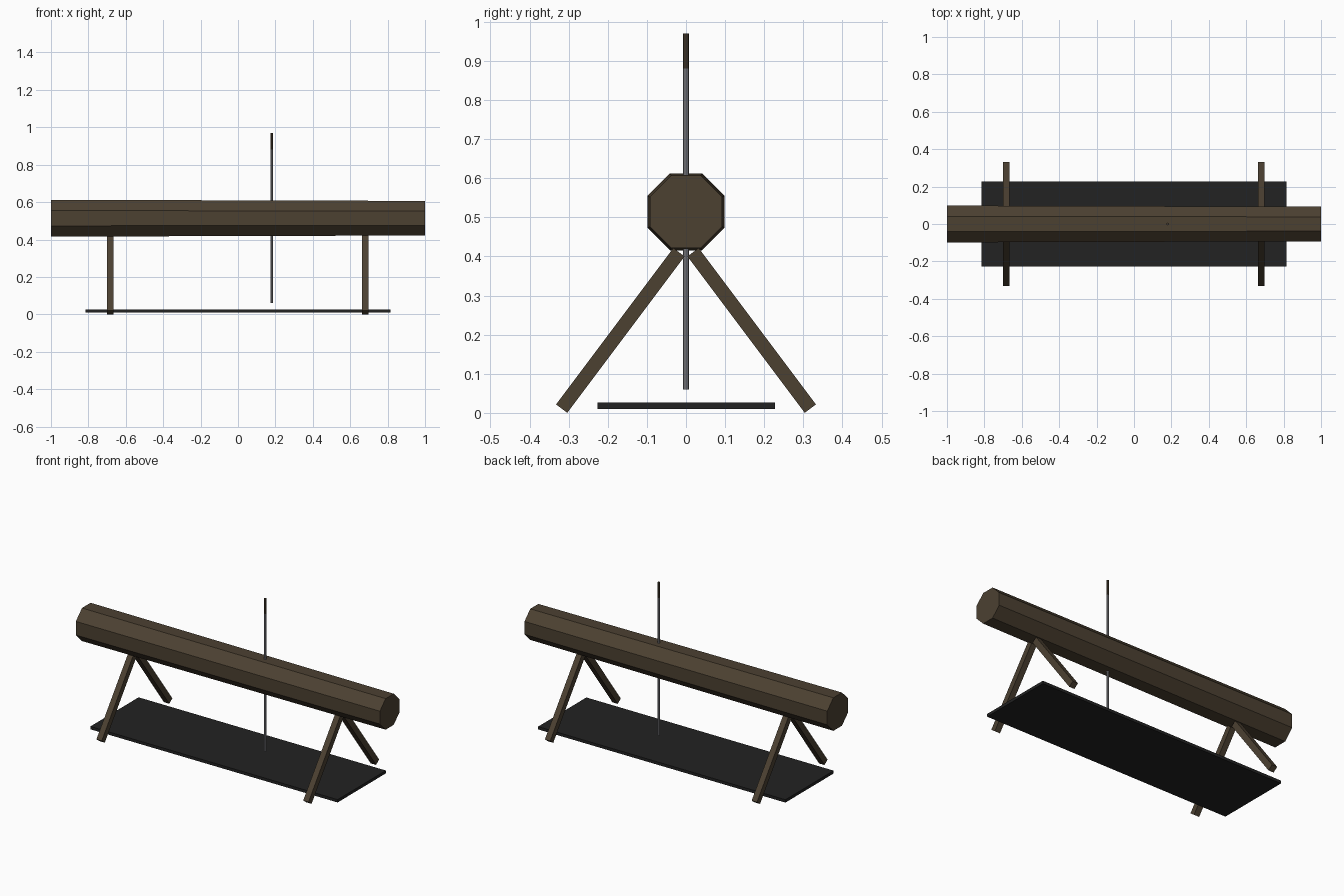
import bpy, math
from mathutils import Vector

if "Cube" in bpy.data.objects:
    bpy.data.objects.remove(bpy.data.objects["Cube"])


def material(name, color):
    m = bpy.data.materials.new(name)
    m.diffuse_color = (*color, 1)
    m.use_nodes = True
    m.node_tree.nodes["Principled BSDF"].inputs["Base Color"].default_value = m.diffuse_color
    return m


bark = material("dark_wood", (0.072, 0.052, 0.031))
rubber = material("charcoal", (0.016, 0.016, 0.016))
steel = material("grey_metal", (0.26, 0.26, 0.28))


def finish(name, mat):
    ob = bpy.context.object
    ob.name = name
    ob.data.materials.append(mat)
    return ob


def box(name, size, loc, mat, rot=(0, 0, 0)):
    bpy.ops.mesh.primitive_cube_add(size=1, location=loc, rotation=rot)
    ob = finish(name, mat)
    ob.scale = size
    return ob


def prism(name, sides, r1, r2, depth, loc, mat, rot=(0, 0, 0)):
    bpy.ops.mesh.primitive_cone_add(vertices=sides, radius1=r1, radius2=r2,
                                    depth=depth, location=loc, rotation=rot)
    return finish(name, mat)


# Tapered eight-sided log lying along x, flat side up
log = prism("log", 8, 0.1065, 0.1, 2, (0, 0, 0.514), bark, (0, math.pi / 2, 0))
eighth = math.pi / 8
if min(abs(v.co.y) for v in log.data.vertices) < 0.001:
    for v in log.data.vertices:
        x, y = v.co.x, v.co.y
        v.co.x = x * math.cos(eighth) - y * math.sin(eighth)
        v.co.y = x * math.sin(eighth) + y * math.cos(eighth)

# Two pairs of splayed square legs
lean = math.atan2(3, 4)
width, length = 0.036, 0.5
for x, end in ((-0.683, "left"), (0.68, "right")):
    for side, face in ((-1, "front"), (1, "back")):
        foot = Vector((x, side * 0.318, 0.0108))
        axis = Vector((0, -side * math.sin(lean), math.cos(lean)))
        box(f"{end}_{face}_leg", (0.035, width, length),
            foot + axis * length / 2, bark, (side * lean, 0, 0))

# Flat base mat
box("base_mat", (1.63, 0.454, 0.017), (0, 0.001, 0.0185), rubber)

# Upright rod through the log, with a wooden tip
prism("rod", 8, 0.0075, 0.0075, 0.82, (0.18, 0, 0.47), steel)
prism("rod_tip", 8, 0.0073, 0.0073, 0.09, (0.18, 0, 0.925), bark)
